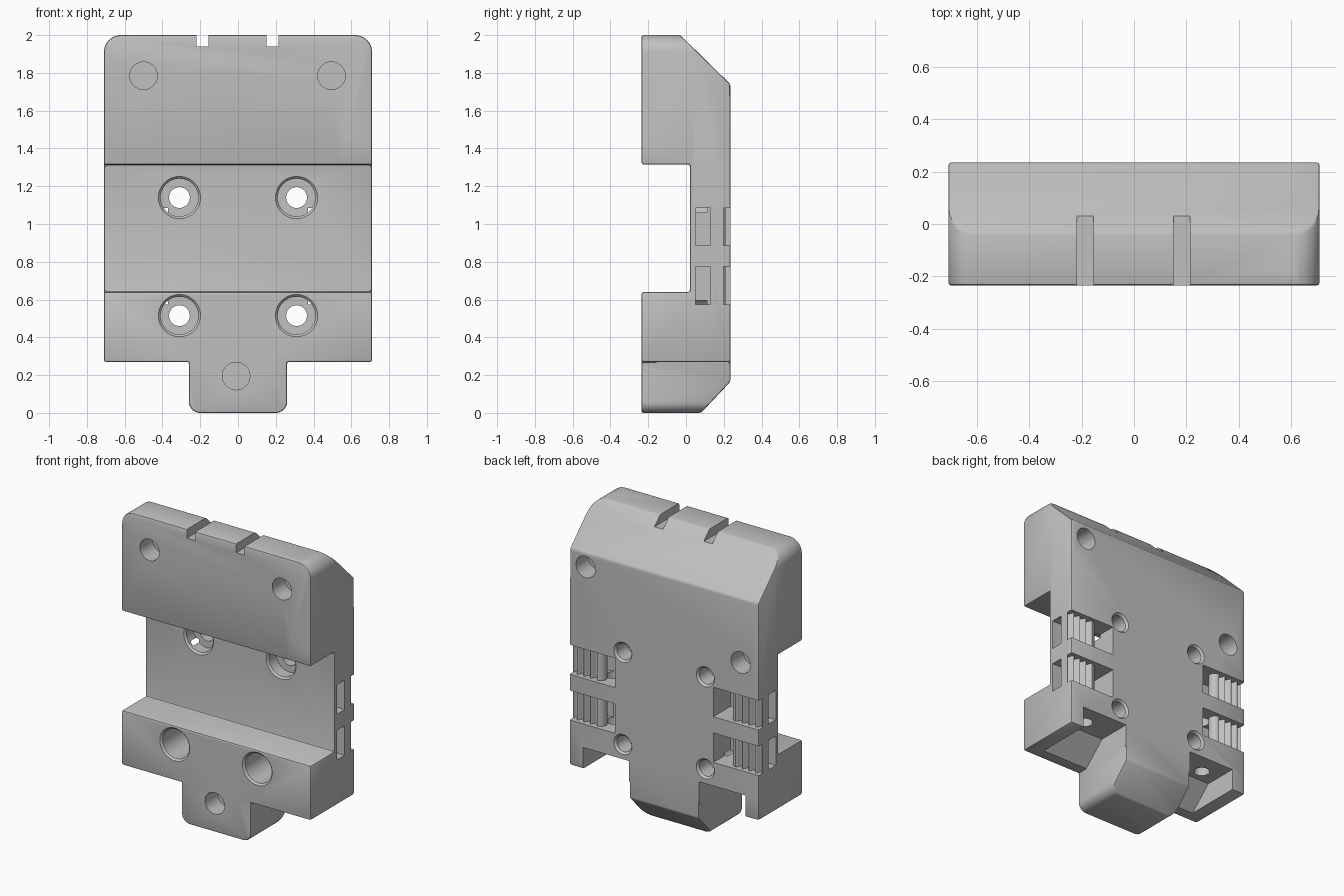
import bpy, bmesh, math
from mathutils import Vector

if "Cube" in bpy.data.objects:
    bpy.data.objects.remove(bpy.data.objects["Cube"])

grey = bpy.data.materials.new("light grey")
grey.use_nodes = True
colour = (0.53, 0.53, 0.53, 1)
grey.diffuse_color = colour
grey.node_tree.nodes["Principled BSDF"].inputs["Base Color"].default_value = colour


def place(axis, u, v, w):
    """Put profile point (u, v) at distance w along the given axis."""
    return {"x": (w, u, v), "y": (u, w, v), "z": (u, v, w)}[axis]


def make(name, rings):
    """Closed solid skinned through a list of matching rings."""
    bm = bmesh.new()
    loops = [[bm.verts.new(p) for p in ring] for ring in rings]
    n = len(loops[0])
    for a, b in zip(loops, loops[1:]):
        for i in range(n):
            j = (i + 1) % n
            bm.faces.new((a[i], a[j], b[j], b[i]))
    bm.faces.new(loops[0][::-1])
    bm.faces.new(loops[-1])
    bmesh.ops.recalc_face_normals(bm, faces=bm.faces)
    me = bpy.data.meshes.new(name)
    bm.to_mesh(me)
    bm.free()
    me.materials.append(grey)
    ob = bpy.data.objects.new(name, me)
    bpy.context.scene.collection.objects.link(ob)
    return ob


def prism(name, pts, axis, lo, hi):
    return make(name, [[place(axis, u, v, w) for u, v in pts] for w in (lo, hi)])


def lathe(name, u, v, axis, steps):
    """Round solid from (distance along axis, radius) steps."""
    turn = [math.tau * i / 32 for i in range(32)]
    return make(name, [[place(axis, u + r * math.cos(t), v + r * math.sin(t), w)
                        for t in turn] for w, r in steps])


def arc(cx, cy, r, start, end, n=10):
    return [(cx + r * math.cos(math.radians(start + (end - start) * i / n)),
             cy + r * math.sin(math.radians(start + (end - start) * i / n)))
            for i in range(n + 1)]


def box(name, x0, x1, y0, y1, z0, z1):
    return prism(name, [(x0, y0), (x1, y0), (x1, y1), (x0, y1)], "z", z0, z1)


# Body: front outline crossed with side profile
W, D = 0.71, 0.235
half = (arc(0.20, 0.06, 0.06, -90, 0) + [(0.26, 0.27), (W, 0.27)]
        + arc(W - 0.09, 1.91, 0.09, 0, 90))
outline = half + [(-x, z) for x, z in reversed(half)]
side = [(-D, 0), (0.08, 0), (D, 0.165), (D, 1.74), (-0.03, 2), (-D, 2),
        (-D, 1.315), (0.02, 1.315), (0.02, 0.64), (-D, 0.64)]
body = prism("mount_body", outline, "y", -D, D)
profile = prism("side_profile", side, "x", -1, 1)

cutters = []

# Cable slots in the top edge
for x in (-0.187, 0.183):
    cutters.append(box("top_slot", x - 0.032, x + 0.032, -0.4, 0.3, 1.94, 2.1))

# Blind round pockets, three in front and two behind
for x, z in ((-0.5, 1.785), (0.495, 1.785), (-0.01, 0.195)):
    cutters.append(lathe("front_pocket", x, z, "y", [(-0.3, 0.073), (-0.1, 0.073)]))
for x, z in ((0.59, 1.645), (-0.575, 1.308)):
    cutters.append(lathe("back_pocket", x, z, "y", [(0.1, 0.073), (0.3, 0.073)]))

# Counterbored screw holes
for x in (-0.31, 0.31):
    for z, face in ((1.14, 0.02), (0.515, -D)):
        cutters.append(lathe("screw_hole", x, z, "y", [
            (face - 0.03, 0.112), (face, 0.112), (face + 0.012, 0.1), (0.11, 0.1),
            (0.111, 0.055), (D - 0.014, 0.055), (D, 0.068), (0.27, 0.068)]))

# Toothed belt loops: slot from the side, around a post, out at the back
teeth, start, pitch = 4, 0.52, 0.05
comb = []
for i in range(teeth * 8 + 1):
    dip = 0.5 - 0.5 * math.cos(math.tau * i / 8)
    comb.append((start + pitch * i / 8, 0.21 - 0.035 * dip))
comb.reverse()
loop = ([(0.8, 0.05), (0.37, 0.05), (0.37, 0.3), (0.8, 0.3), (0.8, 0.21)]
        + comb + arc(0.52, 0.17, 0.04, 90, 270)[1:] + [(0.8, 0.13)])
for s in (-1, 1):
    for z in (0.575, 0.885):
        cutters.append(prism("belt_slot", [(s * x, y) for x, y in loop], "z", z, z + 0.2))

    # Sloped pocket under each shoulder, with a vertical bolt hole
    wedge = [(-0.165, 0.26), (-0.155, 0.27), (0.0, 0.415), (0.3, 0.415), (0.3, 0.26)]
    lo, hi = sorted((s * 0.262, s * 0.61))
    cutters.append(prism("under_pocket", wedge, "x", lo, hi))
    cutters.append(lathe("bolt_hole", s * 0.48, 0.09, "z", [(0.38, 0.05), (0.9, 0.05)]))


def boolean(cutter, mode):
    m = body.modifiers.new(cutter.name, "BOOLEAN")
    m.operation, m.solver, m.object = mode, "EXACT", cutter
    cutter.hide_render = True


boolean(profile, "INTERSECT")
bev = body.modifiers.new("soft_edges", "BEVEL")
bev.width, bev.segments = 0.01, 2
bev.limit_method, bev.angle_limit = "ANGLE", math.radians(30)
for c in cutters:
    boolean(c, "DIFFERENCE")

# Bake the cuts and drop the helpers
bpy.context.view_layer.update()
graph = bpy.context.evaluated_depsgraph_get()
mesh = bpy.data.meshes.new_from_object(body.evaluated_get(graph))
body.modifiers.clear()
body.data = mesh
mesh.materials.clear()
mesh.materials.append(grey)
for poly in mesh.polygons:
    poly.material_index = 0
for c in cutters + [profile]:
    bpy.data.objects.remove(c)

bpy.ops.object.select_all(action="DESELECT")
body.select_set(True)
bpy.context.view_layer.objects.active = body
bpy.ops.object.shade_smooth_by_angle(angle=math.radians(30))
